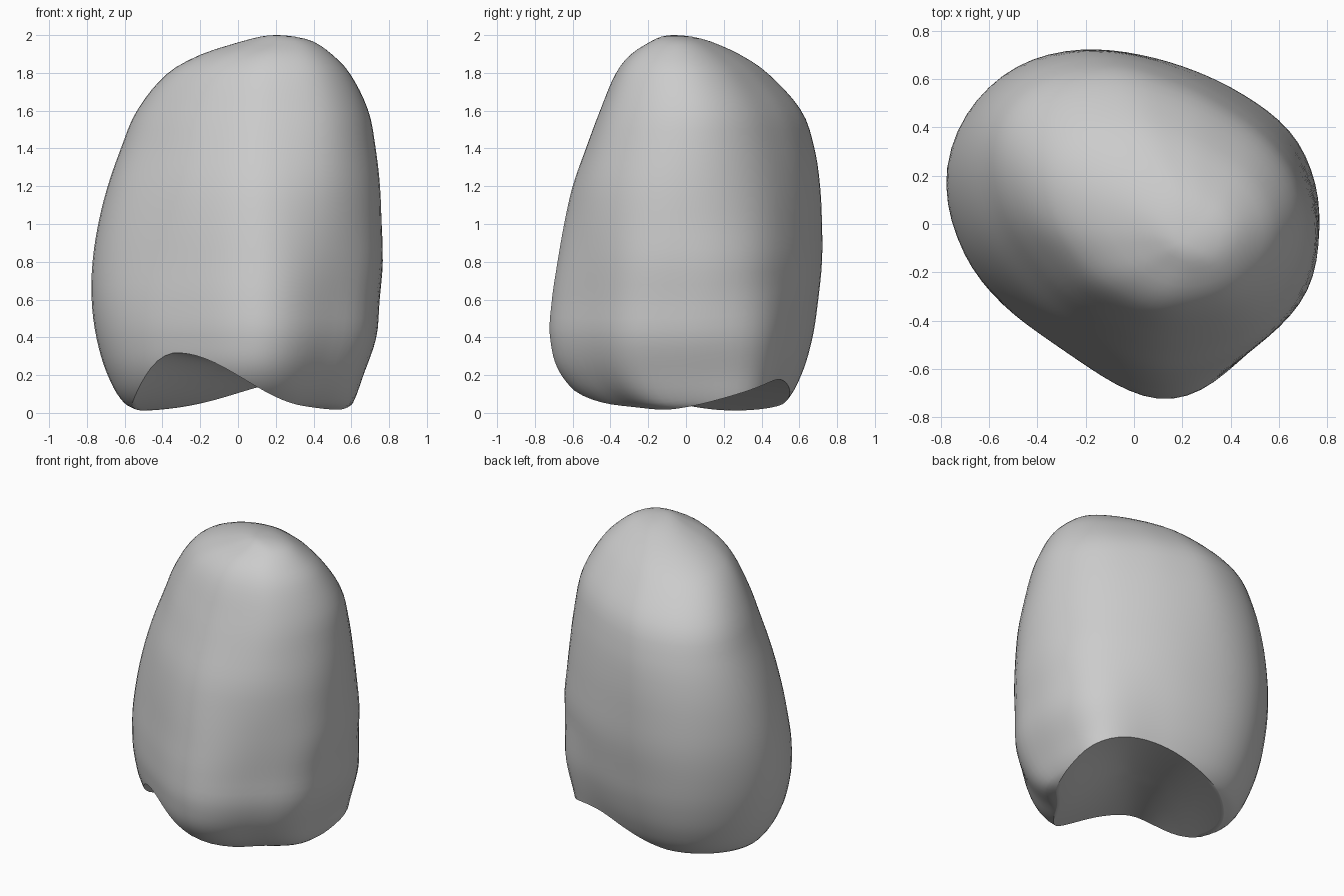
import bpy, bmesh, math

if "Cube" in bpy.data.objects:
    bpy.data.objects.remove(bpy.data.objects["Cube"], do_unlink=True)

SIDES = 72

# Plan outlines: broad angular base and rounder crown
BASE = [(.77, .1), (.71, .32), (.61, .44), (.4, .575), (.2, .66), (0, .705), (-.2, .725),
        (-.4, .69), (-.55, .6), (-.7, .42), (-.77, .2), (-.73, 0), (-.65, -.18),
        (-.5, -.34), (-.3, -.48), (-.05, -.65), (.1, -.71), (.2, -.715), (.35, -.64),
        (.5, -.52), (.65, -.39), (.74, -.25), (.75, -.1)]
CROWN = [(.63, .1), (.5, .29), (.25, .44), (0, .53), (-.25, .5), (-.4, .4), (-.45, .25),
         (-.4, .03), (-.2, -.22), (.1, -.37), (.44, -.32), (.6, -.12)]

# Height, then left/right and front/back limits
LEVELS = [(0, -.5, .55, -.28, .42), (.05, -.6, .6, -.49, .52), (.2, -.69, .66, -.66, .61),
          (.4, -.75, .73, -.72, .67), (.6, -.775, .75, -.71, .7), (.8, -.77, .77, -.68, .72),
          (1, -.74, .765, -.645, .72), (1.2, -.69, .755, -.6, .71), (1.4, -.62, .73, -.53, .68),
          (1.6, -.535, .69, -.455, .61), (1.8, -.37, .59, -.37, .43), (1.9, -.19, .495, -.29, .28),
          (1.97, .03, .39, -.18, .12), (1.992, .12, .3, -.13, .03),
          (1.998, .16, .25, -.1, -.02), (2, .2, .21, -.07, -.06)]


def unit_outline(points, passes):
    """Resample an outline evenly by angle, soften it and fit it to a unit box."""
    cx = sum(p[0] for p in points) / len(points)
    cy = sum(p[1] for p in points) / len(points)
    ring = []
    for i in range(SIDES):
        a = math.tau * i / SIDES
        dx, dy = math.cos(a), math.sin(a)
        for p, q in zip(points, points[1:] + points[:1]):
            px, py, ex, ey = p[0] - cx, p[1] - cy, q[0] - p[0], q[1] - p[1]
            det = dx * ey - dy * ex
            if abs(det) < 1e-9:
                continue
            r, s = (px * ey - py * ex) / det, (px * dy - py * dx) / det
            if r > 0 and -1e-6 <= s <= 1 + 1e-6:
                ring.append((dx * r, dy * r))
                break
    for _ in range(passes):
        ring = [tuple((ring[i - 1][k] + 2 * ring[i][k] + ring[(i + 1) % SIDES][k]) / 4
                      for k in (0, 1)) for i in range(SIDES)]
    lo = [min(p[k] for p in ring) for k in (0, 1)]
    hi = [max(p[k] for p in ring) for k in (0, 1)]
    return [tuple((p[k] - lo[k]) / (hi[k] - lo[k]) for k in (0, 1)) for p in ring]


def limits(z):
    """Smoothly interpolate the limits at a height."""
    z = min(max(z, 0), 2)
    i = max(k for k in range(len(LEVELS) - 1) if LEVELS[k][0] <= z)
    a, b = LEVELS[i], LEVELS[i + 1]
    before, after = LEVELS[max(i - 1, 0)], LEVELS[min(i + 2, len(LEVELS) - 1)]
    h = b[0] - a[0]
    t = (z - a[0]) / h
    out = []
    for k in range(1, 5):
        m = (b[k] - before[k]) / (b[0] - before[0]) * h
        n = (after[k] - a[k]) / (after[0] - a[0]) * h
        out.append((2*t**3 - 3*t*t + 1) * a[k] + (t**3 - 2*t*t + t) * m
                   + (3*t*t - 2*t**3) * b[k] + (t**3 - t*t) * n)
    return out


def surface_point(i, z):
    x0, x1, y0, y1 = limits(z)
    f = min(max((z - .5) / 1.2, 0), 1)
    f = f * f * (3 - 2 * f)
    u = base[i][0] * (1 - f) + crown[i][0] * f
    v = base[i][1] * (1 - f) + crown[i][1] * f
    # Fuller back corner and flatter front facet near the ground
    a = (math.tau * i / SIDES + math.pi) % math.tau - math.pi
    push = (.09 * max(0, 1 - z / .7) * math.exp(-((a - .65) / .35) ** 2)
            - .03 * max(0, 1 - z) * math.exp(-((a + .8) / .3) ** 2))
    return x0 + (x1 - x0) * u + push * math.cos(a), y0 + (y1 - y0) * v + push * math.sin(a)


def hollow(x, y):
    """Height of the diagonal channel under the body."""
    across, along = (x - y) / math.sqrt(2), (x + y) / math.sqrt(2)
    offset = across - .03 + .15 * along
    width = .36 + .5 * (along - .2) ** 2 if offset > 0 else .44 + .12 * along
    return max(0, (.28 - .12 * along) * math.exp(-(offset / width) ** 2) - .03)


base, crown = unit_outline(BASE, 4), unit_outline(CROWN, 8)
bm = bmesh.new()
rings = []

# Body wall, lifted where the channel cuts its lower rim
heights = [1 - math.cos(math.pi * k / 48) for k in range(48)] + [1.9995]
for z in heights:
    ring = []
    for i in range(SIDES):
        lifted = z
        for _ in range(14):
            x, y = surface_point(i, lifted)
            target = z + hollow(x, y) * max(0, 1 - z / .9) ** 2
            lifted += (target - lifted) * .4
        x, y = surface_point(i, lifted)
        ring.append(bm.verts.new((x, y, lifted)))
    rings.append(ring)

# Underside, closing inward along the channel
rim = [v.co.copy() for v in rings[0]]
for s in (.96, .9, .8, .68, .55, .4, .25, .1):
    ring = []
    for p in rim:
        x, y = p.x * s, p.y * s
        ring.append(bm.verts.new((x, y, hollow(x, y))))
    rings.insert(0, ring)

for low, high in zip(rings, rings[1:]):
    for i in range(SIDES):
        j = (i + 1) % SIDES
        bm.faces.new((low[i], low[j], high[j], high[i]))
bm.faces.new(rings[0][::-1])
bm.faces.new(rings[-1])
bmesh.ops.recalc_face_normals(bm, faces=bm.faces)

mesh = bpy.data.meshes.new("stone_body")
bm.to_mesh(mesh)
bm.free()
stone = bpy.data.objects.new("stone_body", mesh)
bpy.context.collection.objects.link(stone)

# Plain grey stone
grey = bpy.data.materials.new("stone_grey")
grey.use_nodes = True
colour = (.6, .6, .6, 1)
grey.diffuse_color = colour
grey.node_tree.nodes["Principled BSDF"].inputs["Base Color"].default_value = colour
mesh.materials.append(grey)

bpy.context.view_layer.objects.active = stone
stone.select_set(True)
bpy.ops.object.shade_smooth_by_angle(angle=math.radians(50))
